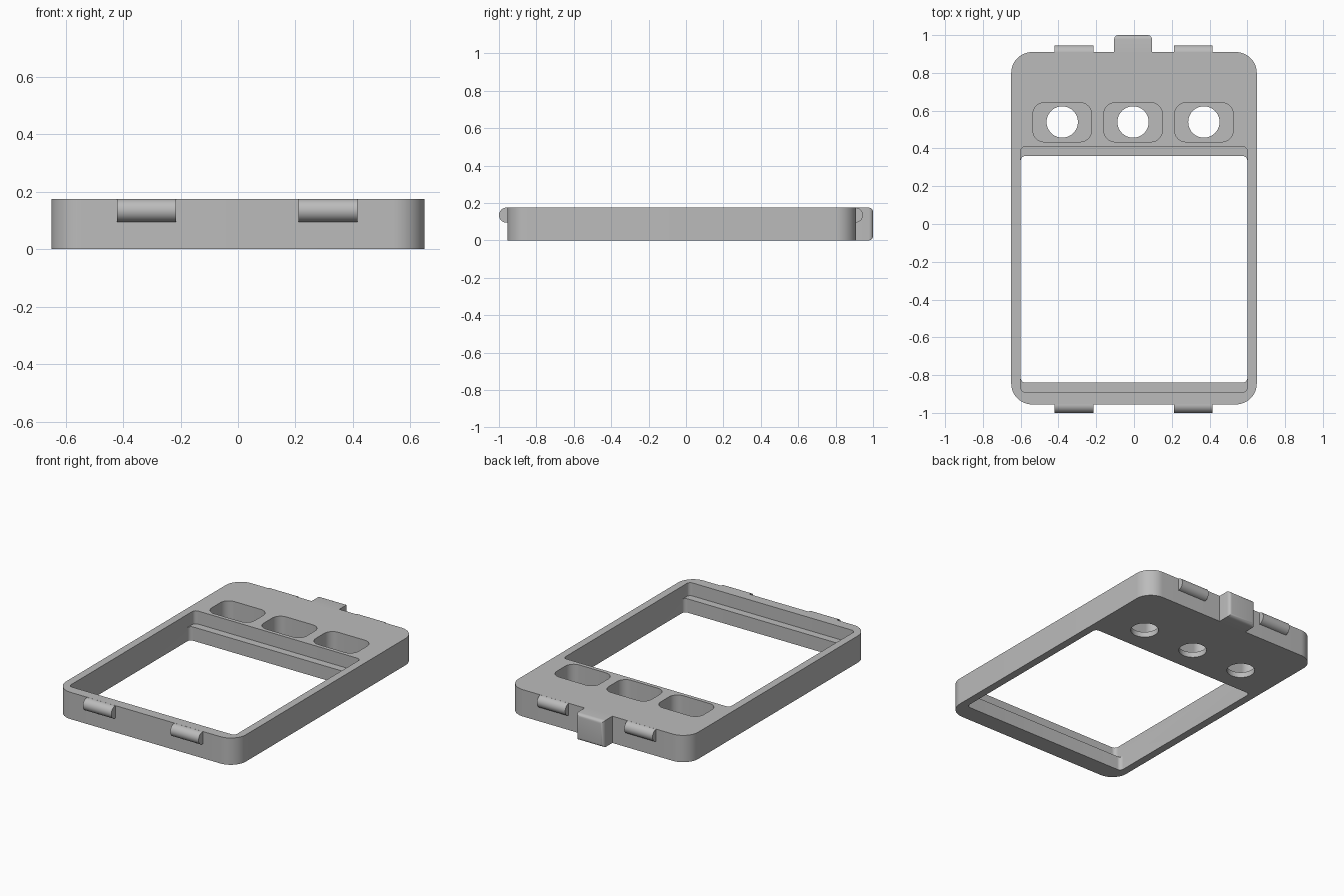
import bpy, bmesh
from math import sin, cos, pi, radians
from mathutils import Matrix

cube = bpy.data.objects.get("Cube")
if cube:
    bpy.data.objects.remove(cube, do_unlink=True)

# Single flat colour
grey = bpy.data.materials.new("plain grey")
grey.use_nodes = True
grey.diffuse_color = (0.5, 0.5, 0.5, 1)
grey.node_tree.nodes["Principled BSDF"].inputs["Base Color"].default_value = (0.5, 0.5, 0.5, 1)

HEIGHT = 0.175


def finish(name, bm):
    bmesh.ops.recalc_face_normals(bm, faces=bm.faces)
    mesh = bpy.data.meshes.new(name)
    bm.to_mesh(mesh)
    bm.free()
    mesh.materials.append(grey)
    ob = bpy.data.objects.new(name, mesh)
    bpy.context.collection.objects.link(ob)
    return ob


def rounded_prism(name, x0, x1, y0, y1, z0, z1, r, steps=10):
    """Upright block with rounded vertical corners."""
    bm = bmesh.new()
    corners = [(x1 - r, y1 - r), (x0 + r, y1 - r), (x0 + r, y0 + r), (x1 - r, y0 + r)]
    ring = []
    for i, (cx, cy) in enumerate(corners):
        for s in range(steps + 1):
            a = (i + s / steps) * pi / 2
            ring.append(bm.verts.new((cx + r * cos(a), cy + r * sin(a), z0)))
    face = bm.faces.new(ring)
    up = bmesh.ops.extrude_face_region(bm, geom=[face])
    verts = [v for v in up["geom"] if isinstance(v, bmesh.types.BMVert)]
    bmesh.ops.translate(bm, verts=verts, vec=(0, 0, z1 - z0))
    return finish(name, bm)


def cylinder(name, centre, radius, length, axis, segments=40):
    bm = bmesh.new()
    turn = Matrix.Rotation(pi / 2, 4, "Y") if axis == "X" else Matrix()
    bmesh.ops.create_cone(bm, cap_ends=True, segments=segments, radius1=radius,
                          radius2=radius, depth=length,
                          matrix=Matrix.Translation(centre) @ turn)
    return finish(name, bm)


def activate(ob):
    bpy.ops.object.select_all(action="DESELECT")
    ob.select_set(True)
    bpy.context.view_layer.objects.active = ob


def smooth(ob):
    activate(ob)
    bpy.ops.object.shade_smooth_by_angle(angle=radians(30))


def cut(target, cutter):
    cutter.hide_render = True
    mod = target.modifiers.new("cut", "BOOLEAN")
    mod.operation = "DIFFERENCE"
    mod.solver = "EXACT"
    mod.object = cutter
    activate(target)
    bpy.ops.object.modifier_apply(modifier=mod.name)
    bpy.data.objects.remove(cutter, do_unlink=True)


# Case body
body = rounded_prism("case_frame", -0.65, 0.65, -0.955, 0.91, 0, HEIGHT, 0.11, 16)

# Window opening, with a wider recess that leaves a ledge at each end
cut(body, rounded_prism("window_cutter", -0.6, 0.6, -0.84, 0.36, -0.1, 0.3, 0.025))
cut(body, rounded_prism("recess_cutter", -0.6, 0.6, -0.89, 0.41, 0.09, 0.3, 0.025))

# Button pockets with a round hole through each floor
for x in (-0.38, -0.005, 0.37):
    cut(body, rounded_prism("pocket_cutter", x - 0.155, x + 0.155, 0.435, 0.642, 0.035, 0.3, 0.06))
    cut(body, cylinder("hole_cutter", (x, 0.54, 0), 0.083, 0.3, "Z"))
smooth(body)

# Rounded snap ridges on the front and back walls
for end, y in (("front", -0.96), ("back", 0.906)):
    for side, x in (("right", -0.318), ("left", 0.313)):
        smooth(cylinder(f"{end}_{side}_ridge", (x, y, 0.135), 0.04, 0.205, "X"))

# Latch block with a rounded outer end
bm = bmesh.new()
bmesh.ops.create_cube(bm, size=1, matrix=Matrix.Translation((-0.005, 0.945, HEIGHT / 2))
                      @ Matrix.Diagonal((0.2, 0.11, HEIGHT, 1)))
outer = [e for e in bm.edges if all(v.co.y > 0.95 for v in e.verts)]
bmesh.ops.bevel(bm, geom=outer, offset=0.022, segments=5, profile=0.5, affect="EDGES")
smooth(finish("latch_block", bm))
